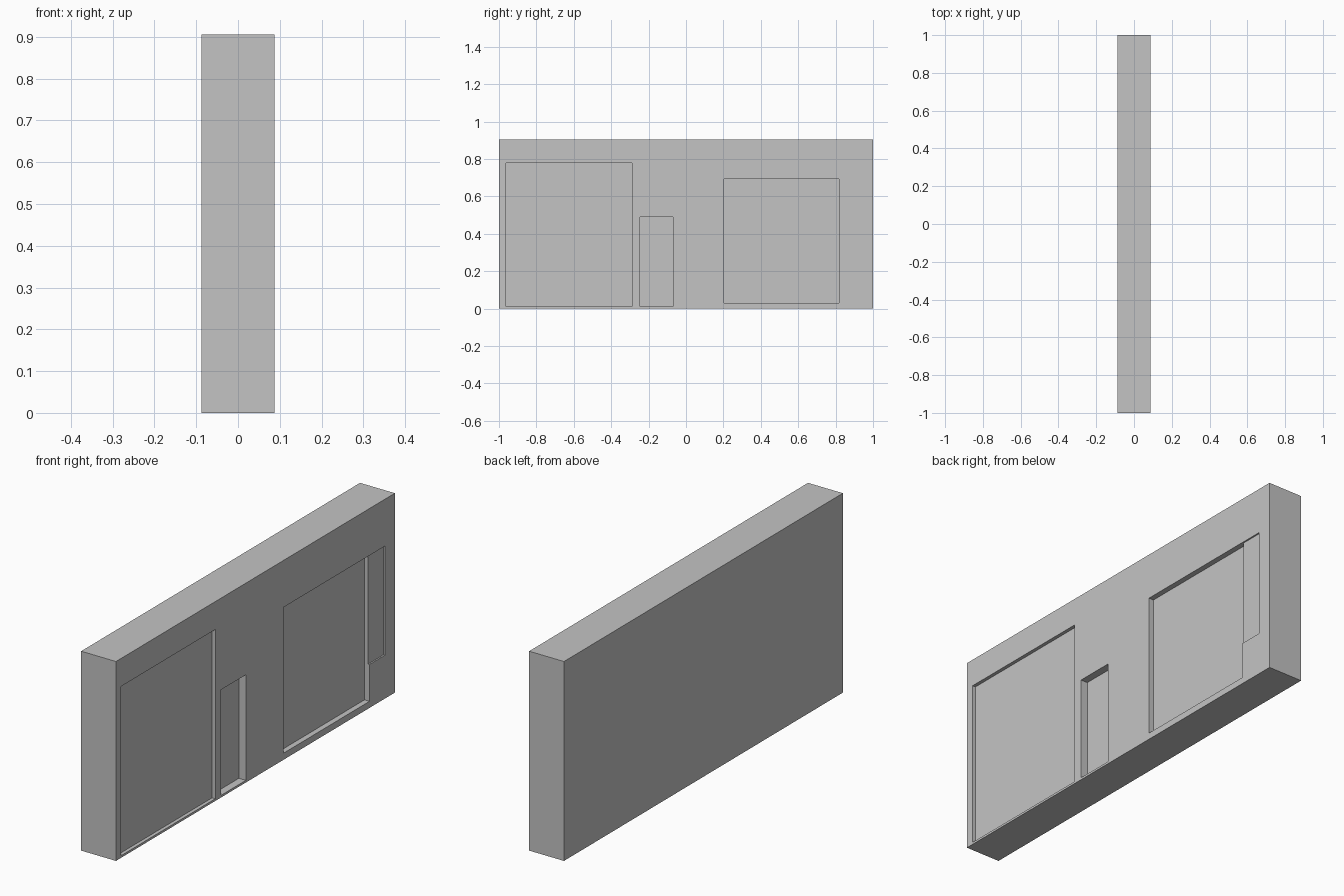
import bpy

default = bpy.data.objects.get("Cube")
if default:
    bpy.data.objects.remove(default, do_unlink=True)

THICK, LENGTH, HEIGHT = 0.175, 2.0, 0.905
FACE = THICK / 2

grey = bpy.data.materials.new("plain_grey")
grey.use_nodes = True
colour = (0.55, 0.55, 0.55, 1)
grey.diffuse_color = colour
grey.node_tree.nodes["Principled BSDF"].inputs["Base Color"].default_value = colour


def box(name, low, high):
    """Axis-aligned box between two corners."""
    bpy.ops.mesh.primitive_cube_add(size=1)
    obj = bpy.context.object
    obj.name = name
    for v in obj.data.vertices:
        v.co = [h if c > 0 else l for c, l, h in zip(v.co, low, high)]
    obj.data.materials.append(grey)
    return obj


# Wall slab
wall = box("wall_panel", (-FACE, -LENGTH / 2, 0), (FACE, LENGTH / 2, HEIGHT))

# Recesses in the left face: name, y range, z range, depth
# The side recess runs into the window recess, so the two join
recesses = [
    ("large_door", -0.963, -0.288, 0.01, 0.778, 0.016),
    ("small_door", -0.246, -0.069, 0.01, 0.489, 0.035),
    ("window", 0.203, 0.818, 0.03, 0.692, 0.025),
    ("side_window", 0.75, 0.93, 0.197, 0.692, 0.007),
]
for name, y0, y1, z0, z1, depth in recesses:
    cutter = box(name + "_cutter", (FACE - depth, y0, z0), (FACE + 0.1, y1, z1))
    cutter.hide_render = True
    mod = wall.modifiers.new(name + "_recess", "BOOLEAN")
    mod.operation = "DIFFERENCE"
    mod.solver = "EXACT"
    mod.object = cutter
    bpy.context.view_layer.objects.active = wall
    bpy.ops.object.modifier_apply(modifier=mod.name)
    bpy.data.objects.remove(cutter, do_unlink=True)
